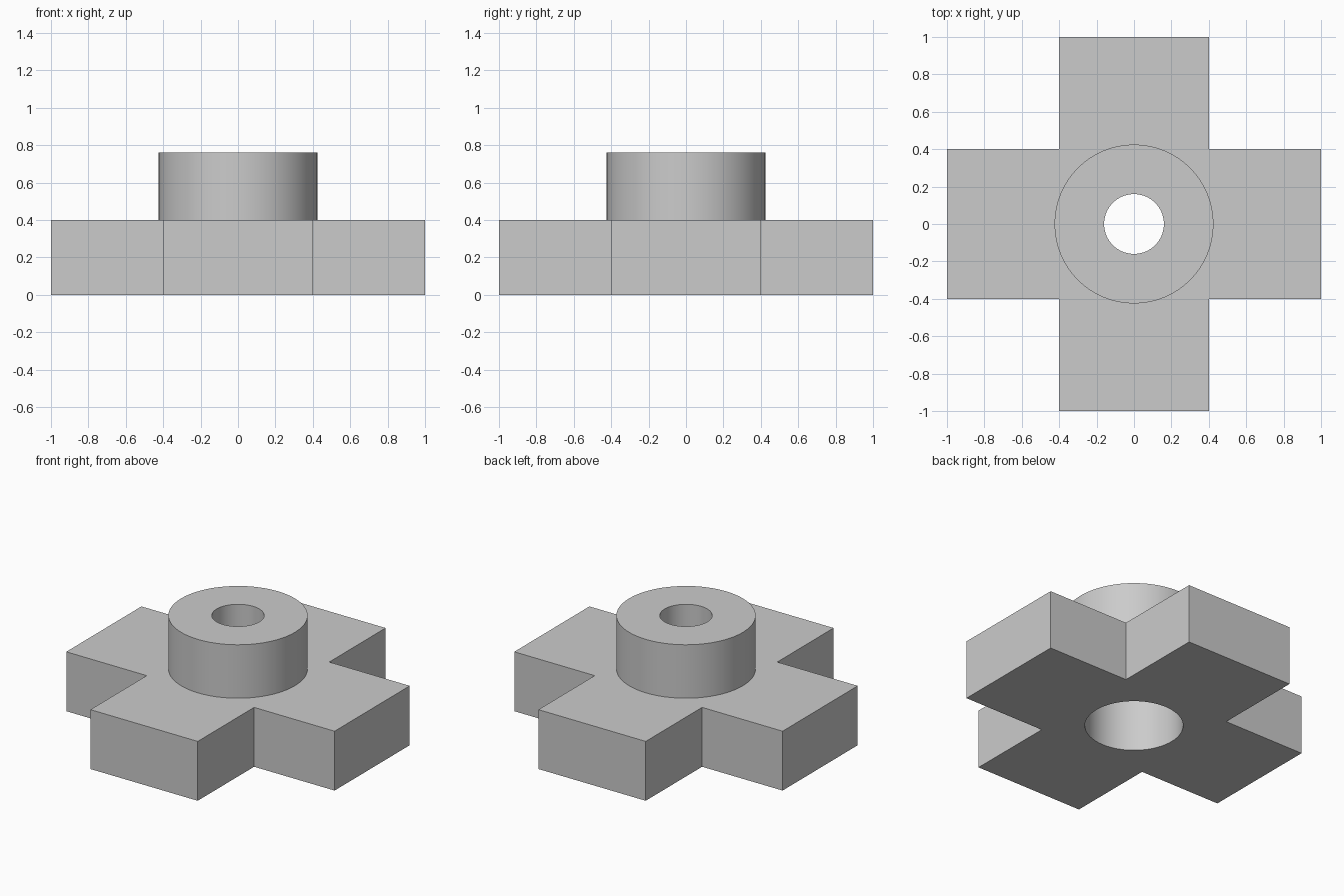
import bpy
import bmesh
import math

default_cube = bpy.data.objects.get("Cube")
if default_cube:
    bpy.data.objects.remove(default_cube, do_unlink=True)

HALF, ARM, BASE_TOP, HUB_TOP = 1.0, 0.4, 0.4, 0.76
HUB_R, BORE_R, RECESS_R = 0.425, 0.16, 0.3

grey = bpy.data.materials.new("plain_grey")
grey.use_nodes = True
grey.diffuse_color = (0.6, 0.6, 0.6, 1)
grey.node_tree.nodes["Principled BSDF"].inputs["Base Color"].default_value = (0.6, 0.6, 0.6, 1)


def cylinder(name, radius, bottom, top):
    bpy.ops.mesh.primitive_cylinder_add(vertices=64, radius=radius, depth=top - bottom,
                                        location=(0, 0, (bottom + top) / 2))
    obj = bpy.context.object
    obj.name = name
    obj.data.materials.append(grey)
    return obj


def combine(target, tool, operation):
    mod = target.modifiers.new(tool.name, "BOOLEAN")
    mod.operation, mod.object, mod.solver = operation, tool, "EXACT"
    bpy.context.view_layer.objects.active = target
    bpy.ops.object.modifier_apply(modifier=mod.name)
    bpy.data.objects.remove(tool, do_unlink=True)


# Cross-shaped base: one quarter of the outline turned four times
bm = bmesh.new()
outline = []
for turn in range(4):
    c, s = round(math.cos(turn * math.pi / 2)), round(math.sin(turn * math.pi / 2))
    for x, y in ((HALF, -ARM), (HALF, ARM), (ARM, ARM)):
        outline.append(bm.verts.new((x * c - y * s, x * s + y * c, 0)))
face = bm.faces.new(outline)
raised = bmesh.ops.extrude_face_region(bm, geom=[face])["geom"]
bmesh.ops.translate(bm, vec=(0, 0, BASE_TOP),
                    verts=[v for v in raised if isinstance(v, bmesh.types.BMVert)])
bmesh.ops.recalc_face_normals(bm, faces=bm.faces)
mesh = bpy.data.meshes.new("cross_hub")
bm.to_mesh(mesh)
bm.free()
body = bpy.data.objects.new("cross_hub", mesh)
bpy.context.collection.objects.link(body)
mesh.materials.append(grey)

# Round hub, wide recess under the base, narrow bore through the top
combine(body, cylinder("hub", HUB_R, BASE_TOP / 2, HUB_TOP), "UNION")
combine(body, cylinder("recess", RECESS_R, -0.1, BASE_TOP), "DIFFERENCE")
combine(body, cylinder("bore", BORE_R, -0.1, HUB_TOP + 0.1), "DIFFERENCE")

# Smooth the round walls, keep the corners sharp
bpy.ops.object.select_all(action="DESELECT")
body.select_set(True)
bpy.context.view_layer.objects.active = body
bpy.ops.object.shade_smooth_by_angle(angle=math.radians(30))
